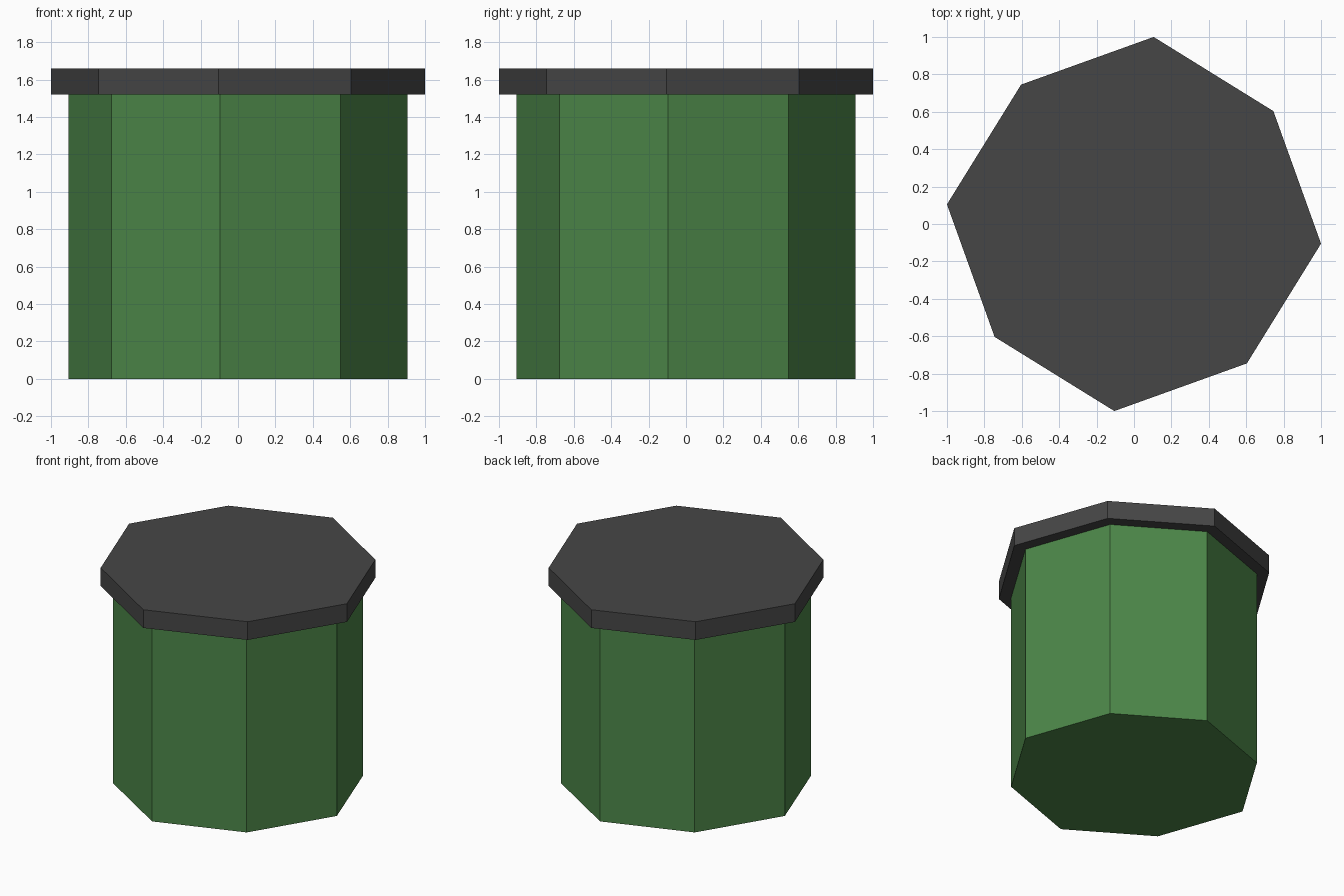
import bpy, bmesh, math

if "Cube" in bpy.data.objects:
    bpy.data.objects.remove(bpy.data.objects["Cube"])


def material(name, rgb):
    m = bpy.data.materials.new(name)
    m.diffuse_color = (*rgb, 1)
    m.use_nodes = True
    m.node_tree.nodes["Principled BSDF"].inputs["Base Color"].default_value = m.diffuse_color
    return m


def octagon_prism(name, r_long, r_short, z0, z1, mat):
    """Slightly squarish octagon (alternating radii), extruded upward."""
    bm = bmesh.new()
    verts = []
    for i in range(8):
        a = math.radians(-6 + 45 * i)
        r = r_short if i % 2 else r_long
        verts.append(bm.verts.new((r * math.cos(a), r * math.sin(a), z0)))
    base = bm.faces.new(verts)
    top = bmesh.ops.extrude_face_region(bm, geom=[base], use_keep_orig=True)["geom"]
    bmesh.ops.translate(bm, vec=(0, 0, z1 - z0),
                        verts=[v for v in top if isinstance(v, bmesh.types.BMVert)])
    bmesh.ops.recalc_face_normals(bm, faces=bm.faces)
    mesh = bpy.data.meshes.new(name)
    bm.to_mesh(mesh)
    bm.free()
    mesh.materials.append(mat)
    obj = bpy.data.objects.new(name, mesh)
    bpy.context.collection.objects.link(obj)
    return obj


green = material("leaf green", (0.073, 0.24, 0.065))
grey = material("dark grey", (0.061, 0.061, 0.061))

# Drum body and overhanging lid
octagon_prism("body", 0.912, 0.872, 0.0, 1.52, green)
octagon_prism("lid", 1.0055, 0.959, 1.52, 1.66, grey)
